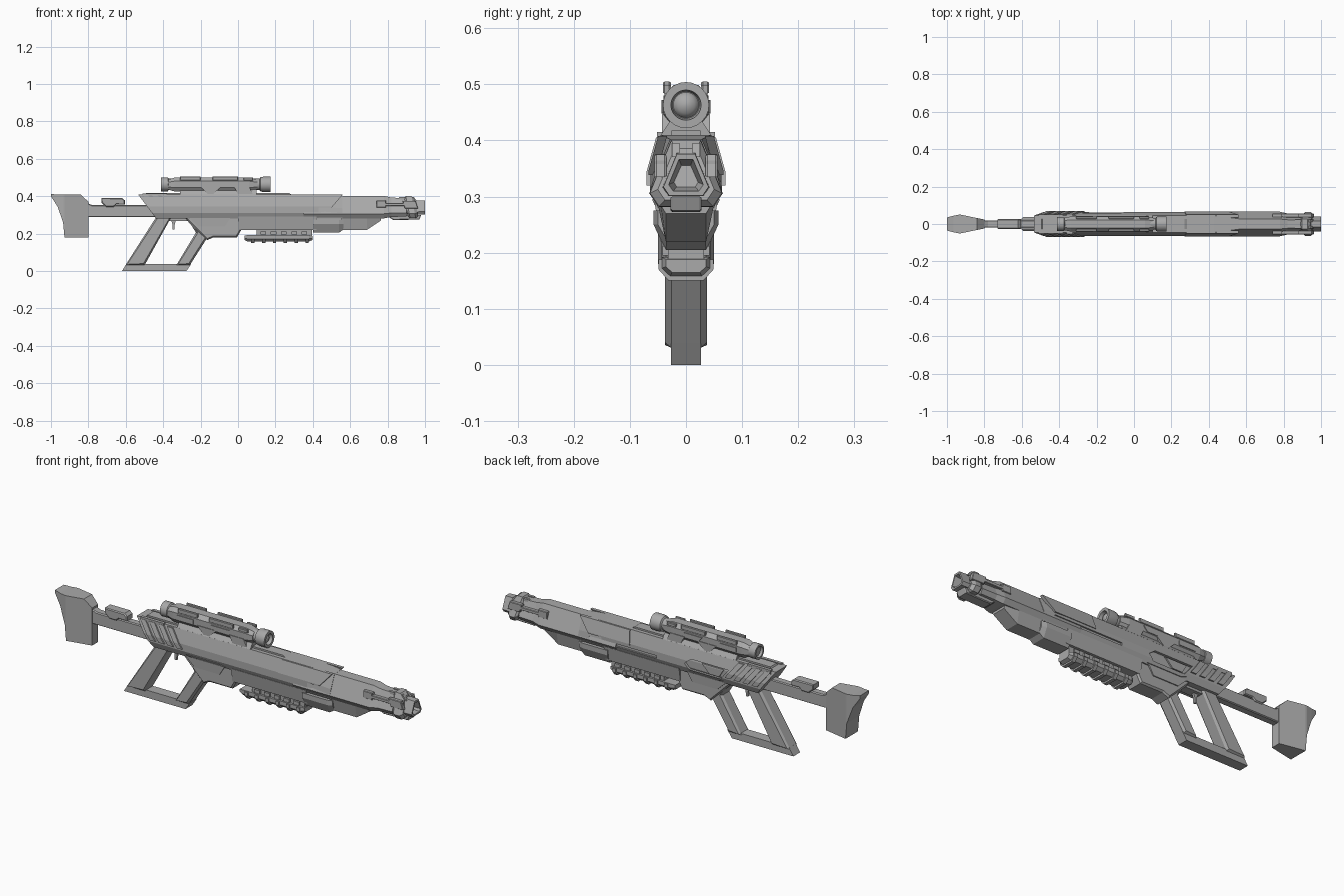
import bpy, bmesh, math
from mathutils import Vector

grey = bpy.data.materials.new("gunmetal_grey")
grey.diffuse_color = (0.40, 0.40, 0.40, 1)


def finish(name, bm, smooth=False):
    bmesh.ops.recalc_face_normals(bm, faces=bm.faces)
    me = bpy.data.meshes.new(name)
    bm.to_mesh(me)
    bm.free()
    ob = bpy.data.objects.new(name, me)
    bpy.context.collection.objects.link(ob)
    me.materials.append(grey)
    if smooth:
        bpy.ops.object.select_all(action='DESELECT')
        ob.select_set(True)
        bpy.context.view_layer.objects.active = ob
        bpy.ops.object.shade_smooth_by_angle(angle=math.radians(35))
    return ob


def add_prism(bm, pts, y0, y1, chamfer=0.0):
    """Side outline of (x, z) points extruded along y, end faces optionally chamfered."""
    a = [bm.verts.new((x, y0 + chamfer, z)) for x, z in pts]
    b = [bm.verts.new((x, y1 - chamfer, z)) for x, z in pts]
    n = len(pts)
    faces = [bm.faces.new(a), bm.faces.new(b[::-1])]
    ends = faces[:]
    for i in range(n):
        j = (i + 1) % n
        faces.append(bm.faces.new((a[i], b[i], b[j], a[j])))
    bmesh.ops.recalc_face_normals(bm, faces=faces)
    if chamfer:
        bmesh.ops.inset_individual(bm, faces=ends, thickness=chamfer, depth=chamfer)


def prism(name, pts, hw, chamfer=0.0):
    bm = bmesh.new()
    add_prism(bm, pts, -hw, hw, chamfer)
    return finish(name, bm)


def pair(name, outlines, y0, y1, chamfer=0.0):
    """The same outlines on the left and right sides."""
    bm = bmesh.new()
    for pts in outlines:
        add_prism(bm, pts, y0, y1, chamfer)
        add_prism(bm, pts, -y1, -y0, chamfer)
    return finish(name, bm)


def rect(x0, x1, z0, z1, slant=0.0):
    return [(x0, z1), (x1, z1), (x1 + slant, z0), (x0 + slant, z0)]


def loft(name, sections):
    """Symmetric cross-sections (x, half outline of (y, z), slant) joined along x."""
    bm = bmesh.new()
    rings = []
    for x, half, *s in sections:
        k = s[0] if s else 0
        full = half + [(-y, z) for y, z in reversed(half)]
        rings.append([bm.verts.new((x + k * (0.41 - z), y, z)) for y, z in full])
    for r, q in zip(rings, rings[1:]):
        for i in range(len(r)):
            j = (i + 1) % len(r)
            bm.faces.new((r[i], r[j], q[j], q[i]))
    bm.faces.new(rings[0])
    bm.faces.new(rings[-1][::-1])
    return finish(name, bm)


def lathe(name, profile, z, n=24):
    """(x, radius) profile turned around a lengthwise axis at height z."""
    bm = bmesh.new()
    rings = [[bm.verts.new((x, r * math.cos(2 * math.pi * i / n), z + r * math.sin(2 * math.pi * i / n)))
              for i in range(n)] for x, r in profile]
    for a, b in zip(rings, rings[1:]):
        for i in range(n):
            j = (i + 1) % n
            bm.faces.new((a[i], a[j], b[j], b[i]))
    bm.faces.new(rings[0])
    bm.faces.new(rings[-1])
    return finish(name, bm, True)


BODY = [(0.045, 0.41), (0.063, 0.345), (0.063, 0.31), (0.05, 0.28)]


def hexa(s):
    return [(0.027 * s, 0.335 + 0.068 * s), (0.067 * s, 0.335 - 0.03 * s), (0.05 * s, 0.335 - 0.055 * s)]


def side_y(z):
    for (y0, z0), (y1, z1) in zip(BODY, BODY[1:]):
        if z >= z1 - 1e-6:
            return y0 + (y1 - y0) * (z0 - z) / (z0 - z1)
    return BODY[-1][0]


def plates(name, outlines, out, inward=0.012):
    """Panels on both sides that follow the sloping flanks of the receiver."""
    bm = bmesh.new()
    for pts in outlines:
        add_prism(bm, pts, 0, 1)
    for _, zc in BODY[1:3]:
        bmesh.ops.bisect_plane(bm, geom=bm.verts[:] + bm.edges[:] + bm.faces[:],
                               plane_co=(0, 0, zc), plane_no=(0, 0, 1))
    for v in bm.verts:
        v.co.y = side_y(v.co.z) + (out if v.co.y > 0.5 else -inward)
    dup = bmesh.ops.duplicate(bm, geom=bm.verts[:] + bm.edges[:] + bm.faces[:])
    for v in dup["geom"]:
        if isinstance(v, bmesh.types.BMVert):
            v.co.y *= -1
    return finish(name, bm)


def cut(ob, cutter):
    bpy.context.view_layer.objects.active = ob
    m = ob.modifiers.new("cut", 'BOOLEAN')
    m.operation, m.object, m.solver = 'DIFFERENCE', cutter, 'EXACT'
    bpy.ops.object.modifier_apply(modifier=m.name)
    bpy.data.objects.remove(cutter)


# Shoulder stock
def slab(w, z0, z1):
    return [(w, z1), (w, z0)]


loft("stock_butt", [(-1.0, slab(0.035, 0.398, 0.412)), (-0.965, slab(0.044, 0.345, 0.408)),
                    (-0.935, slab(0.05, 0.26, 0.408)), (-0.928, slab(0.05, 0.18, 0.408)),
                    (-0.84, slab(0.032, 0.18, 0.408)), (-0.80, slab(0.024, 0.18, 0.37))])
prism("stock_arm", [(-0.82, 0.37), (-0.78, 0.352), (-0.42, 0.352), (-0.42, 0.288), (-0.82, 0.288)], 0.02, 0.005)
prism("cheek_rest", [(-0.73, 0.39), (-0.62, 0.39), (-0.605, 0.378), (-0.605, 0.355), (-0.65, 0.355),
                     (-0.665, 0.342), (-0.705, 0.342), (-0.73, 0.365)], 0.026, 0.005)

# Receiver with side recesses
body = loft("receiver", [(-0.535, BODY, 0.75), (0.43, BODY, 0.0),
                         (0.56, [(0.028, 0.402), (0.056, 0.335), (0.064, 0.31), (0.05, 0.28)])])
cut(body, plates("recess_cutter", [[(-0.28, 0.357), (-0.07, 0.357), (-0.035, 0.33), (-0.06, 0.302), (-0.235, 0.302)]],
                 0.03, 0.012))
cut(body, plates("groove_cutter", [rect(0.12, 0.50, 0.311, 0.325)], 0.03, 0.008))
plates("recess_panel", [[(-0.25, 0.35), (-0.13, 0.35), (-0.17, 0.308), (-0.225, 0.308)]], -0.005, 0.02)
plates("rear_ribs", [rect(-0.51 + 0.05 * i, -0.48 + 0.05 * i, 0.32, 0.405, 0.065) for i in range(4)], 0.007)
plates("front_shoulder_panel", [[(0.28, 0.408), (0.56, 0.408), (0.50, 0.338), (0.27, 0.338)]], 0.004)
plates("lower_panel", [[(-0.25, 0.295), (-0.06, 0.295), (-0.03, 0.285), (-0.22, 0.285)]], 0.004)
pair("rear_top_rails", [rect(-0.51, -0.38, 0.395, 0.415)], 0.036, 0.052)
prism("top_spine", [(-0.50, 0.40), (-0.49, 0.418), (0.27, 0.418), (0.30, 0.40)], 0.026)

# Barrel shroud and hollow muzzle
loft("barrel_shroud", [(0.35, hexa(0.98)), (0.78, hexa(0.98)), (0.82, hexa(0.84)), (0.90, hexa(0.8))])
loft("muzzle_ring", [(0.885, hexa(0.80), 0.2), (0.895, hexa(0.96), 0.2), (0.925, hexa(0.96), 0.2),
                     (0.94, hexa(0.75), 0.2)])
loft("muzzle", [(0.90, hexa(0.62)), (0.96, hexa(0.62)), (1.0, hexa(0.60)), (1.0, hexa(0.46)), (0.95, hexa(0.30))])
pair("muzzle_clips", [rect(0.745, 0.955, 0.348, 0.364), rect(0.74, 0.79, 0.34, 0.376),
                      rect(0.88, 0.95, 0.335, 0.375, 0.012)], 0.035, 0.056, 0.003)
pair("muzzle_top_fins", [rect(0.86, 0.94, 0.37, 0.395, 0.02)], 0.012, 0.025)
prism("muzzle_lower_lug", [(0.79, 0.30), (0.98, 0.30), (0.97, 0.275), (0.83, 0.272)], 0.028, 0.004)

# Underside of the fore end
loft("fore_end", [(0.0, [(0.056, 0.29), (0.045, 0.22)]), (0.42, [(0.056, 0.29), (0.045, 0.22)])])
loft("fore_block", [(0.40, [(0.058, 0.275), (0.058, 0.25), (0.036, 0.205)]),
                    (0.54, [(0.058, 0.275), (0.058, 0.25), (0.036, 0.205)]),
                    (0.565, [(0.05, 0.275), (0.05, 0.25), (0.034, 0.222)])])
loft("fore_taper", [(0.55, [(0.05, 0.285), (0.036, 0.22)]), (0.69, [(0.05, 0.285), (0.036, 0.22)]),
                    (0.765, [(0.045, 0.285), (0.036, 0.27)])])

# Ribbed hand guard
loft("hand_guard", [(0.035, [(0.036, 0.188), (0.036, 0.175), (0.025, 0.165)]),
                    (0.05, [(0.043, 0.192), (0.043, 0.172), (0.028, 0.158)]),
                    (0.38, [(0.043, 0.192), (0.043, 0.172), (0.028, 0.158)]),
                    (0.397, [(0.036, 0.188), (0.036, 0.175), (0.025, 0.165)])])
prism("hand_guard_mount", rect(0.10, 0.395, 0.185, 0.225), 0.032)
for i in range(6):
    x = 0.07 + 0.058 * i
    rib = [(0.049, 0.188), (0.049, 0.17), (0.031, 0.15)]
    loft(f"hand_guard_rib_{i + 1}", [(x, rib), (x + 0.018, rib)])
pair("hand_guard_studs", [rect(0.12 + 0.055 * i, 0.15 + 0.055 * i, 0.195, 0.212) for i in range(5)], 0.025, 0.042)

# Lower receiver, open grip frame and trigger
prism("lower_receiver", [(-0.29, 0.295), (-0.265, 0.262), (-0.225, 0.222), (-0.165, 0.165), (-0.13, 0.18),
                         (-0.005, 0.18), (0.015, 0.215), (0.04, 0.295)], 0.044, 0.008)
plates("lower_receiver_panel", [[(-0.26, 0.285), (-0.04, 0.285), (-0.07, 0.238), (-0.21, 0.238)]], -0.001, 0.03)
prism("grip_rear_post", [(-0.43, 0.30), (-0.35, 0.30), (-0.50, 0.03), (-0.602, 0.03)], 0.037, 0.011)
prism("grip_front_post", [(-0.265, 0.27), (-0.19, 0.26), (-0.15, 0.20), (-0.258, 0.03), (-0.33, 0.03),
                          (-0.225, 0.205)], 0.037, 0.011)
prism("grip_base", [(-0.62, 0.0), (-0.275, 0.0), (-0.25, 0.038), (-0.597, 0.038)], 0.027)
prism("trigger", [(-0.365, 0.29), (-0.325, 0.29), (-0.338, 0.25), (-0.34, 0.222), (-0.35, 0.222), (-0.35, 0.25)], 0.006)
prism("trigger_housing", rect(-0.37, -0.25, 0.268, 0.29), 0.022)

# Scope with mount, tube, lenses and rails
loft("scope_mount", [(-0.31, [(0.028, 0.435), (0.046, 0.408)]), (0.10, [(0.028, 0.435), (0.046, 0.408)])])
pair("scope_mount_braces", [[(-0.20, 0.45), (-0.09, 0.45), (-0.135, 0.41), (-0.16, 0.41)],
                            [(-0.02, 0.45), (0.06, 0.45), (0.08, 0.41), (0.0, 0.41)]], 0.02, 0.043)
shell = [(0.022, 0.499), (0.04, 0.48), (0.04, 0.445), (0.026, 0.425)]
tip = [(0.018, 0.488), (0.033, 0.474), (0.033, 0.45), (0.022, 0.436)]
loft("scope_housing", [(-0.375, tip), (-0.34, shell), (0.06, shell), (0.105, tip)])
lathe("scope_front_ring", [(0.08, 0.03), (0.115, 0.03), (0.12, 0.038), (0.135, 0.041), (0.175, 0.041),
                           (0.175, 0.027), (0.155, 0.024)], 0.463)
lathe("scope_front_lens", [(0.15, 0.024), (0.158, 0.022), (0.165, 0.015), (0.169, 0.004)], 0.463)
lathe("scope_rear_ring", [(-0.40, 0.024), (-0.412, 0.027), (-0.412, 0.037), (-0.375, 0.037), (-0.37, 0.03),
                          (-0.33, 0.03)], 0.463)
pair("scope_rails", [rect(-0.31, -0.20, 0.483, 0.505), rect(-0.135, 0.0, 0.483, 0.505),
                     rect(0.03, 0.08, 0.483, 0.499)], 0.027, 0.041, 0.003)
pair("scope_side_panels", [[(-0.12, 0.472), (-0.02, 0.472), (-0.04, 0.448), (-0.10, 0.448)],
                           rect(-0.31, -0.22, 0.45, 0.472)], 0.03, 0.044)
